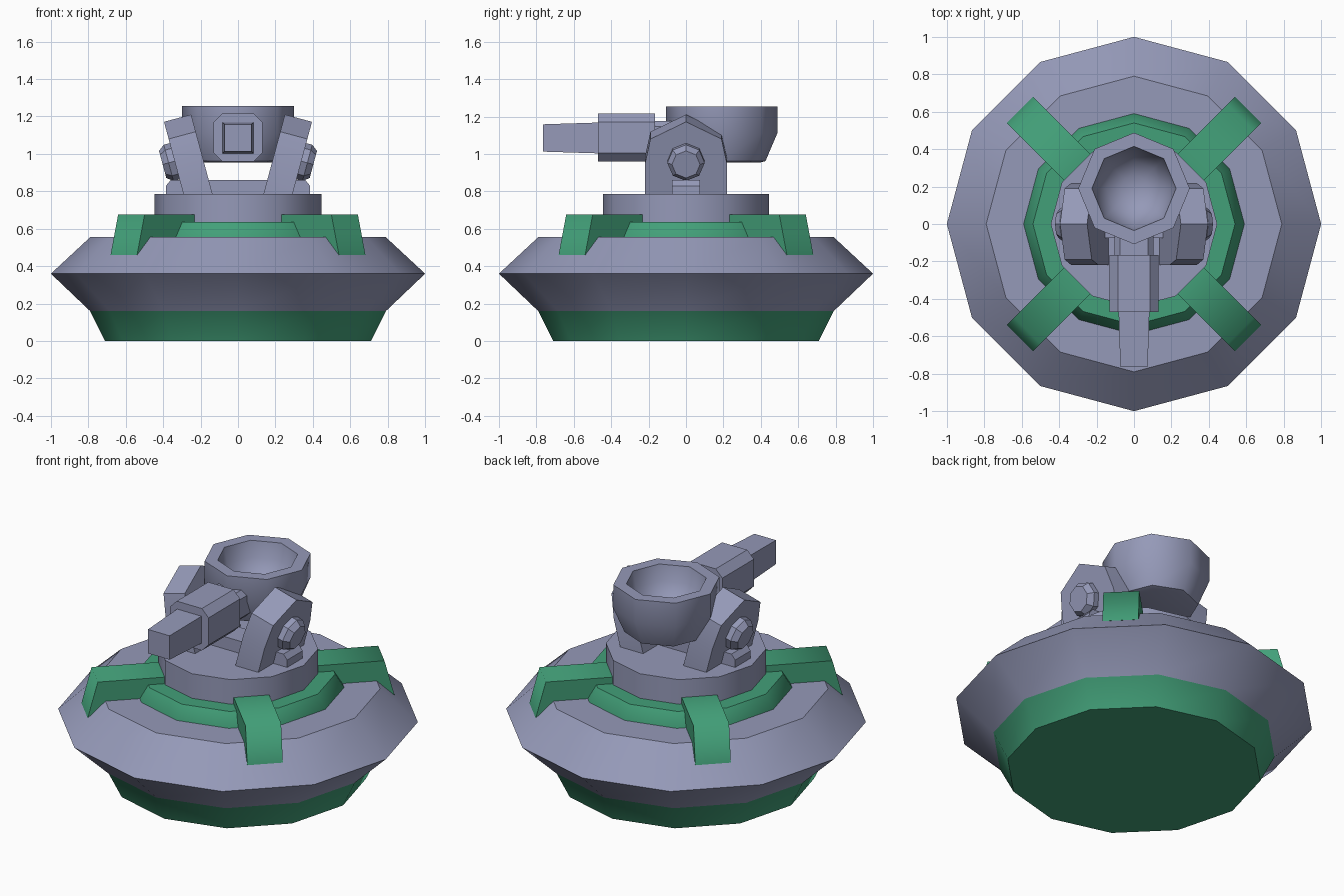
import bpy, bmesh, math
from mathutils import Vector, Matrix

if "Cube" in bpy.data.objects:
    bpy.data.objects.remove(bpy.data.objects["Cube"])


def material(name, rgb):
    m = bpy.data.materials.new(name)
    m.diffuse_color = (*rgb, 1)
    m.use_nodes = True
    m.node_tree.nodes["Principled BSDF"].inputs["Base Color"].default_value = m.diffuse_color
    return m


GREY = material("blue grey", (0.30, 0.32, 0.48))
GREEN = material("green", (0.055, 0.35, 0.19))


def finish(name, bm, mats, smooth=None, rule=None):
    bmesh.ops.recalc_face_normals(bm, faces=bm.faces)
    if rule:
        for f in bm.faces:
            f.material_index = rule(f)
    me = bpy.data.meshes.new(name)
    bm.to_mesh(me)
    bm.free()
    for m in mats:
        me.materials.append(m)
    ob = bpy.data.objects.new(name, me)
    bpy.context.collection.objects.link(ob)
    if smooth:
        bpy.ops.object.select_all(action='DESELECT')
        ob.select_set(True)
        bpy.context.view_layer.objects.active = ob
        bpy.ops.object.shade_smooth_by_angle(angle=math.radians(smooth))
    return ob


def loft(sections):
    """Skin between equal-length point loops and cap both ends."""
    bm = bmesh.new()
    rings = [[bm.verts.new(p) for p in s] for s in sections]
    n = len(rings[0])
    for a, b in zip(rings, rings[1:]):
        for i in range(n):
            j = (i + 1) % n
            bm.faces.new((a[i], a[j], b[j], b[i]))
    bm.faces.new(rings[0])
    bm.faces.new(rings[-1])
    return bm


def lathe(profile, sides, center=(0, 0)):
    return loft([[(center[0] + r * math.cos(2 * math.pi * i / sides),
                   center[1] + r * math.sin(2 * math.pi * i / sides), z)
                  for i in range(sides)] for r, z in profile])


def chamfered(hx, hz, c, y, zc):
    """Octagonal cross-section in the xz plane."""
    pts = [(hx, hz - c), (hx - c, hz), (c - hx, hz), (-hx, hz - c),
           (-hx, c - hz), (c - hx, -hz), (hx - c, -hz), (hx, c - hz)]
    return [(x, y, zc + z) for x, z in pts]


# Saucer base with green underside
finish("saucer_base", lathe([(0.71, 0), (0.79, 0.16), (1, 0.36), (0.79, 0.555)], 12),
       [GREY, GREEN], 35, lambda f: int(f.calc_center_median().z < 0.159))

# Green collar and turret drum
finish("collar_ring", lathe([(0.59, 0.54), (0.59, 0.555), (0.54, 0.635)], 12), [GREEN], 35)
finish("turret_drum", lathe([(0.445, 0.55), (0.445, 0.785)], 12), [GREY], 35)

# Four clamps gripping the saucer
clamp = [(0.43, 0.675), (0.806, 0.675), (0.863, 0.46), (0.83, 0.46), (0.70, 0.54), (0.43, 0.54)]
for k in range(4):
    bm = loft([[(r, s, z) for r, z in clamp] for s in (-0.1, 0.1)])
    bm.transform(Matrix.Rotation(math.radians(45 + 90 * k), 4, 'Z'))
    finish(f"clamp_{k + 1}", bm, [GREEN], 80)

# Cross beam with chamfered ends
beam = [(-0.385, 0.78), (-0.385, 0.83), (-0.36, 0.86), (0.36, 0.86), (0.385, 0.83), (0.385, 0.78)]
finish("cross_beam", loft([[(x, y, z) for x, z in beam] for y in (-0.075, 0.075)]), [GREY])

# Leaning side brackets with pivot bolts
up = Vector((0.26, 0, 0.966))
out = Vector((0.966, 0, -0.26))
side = [(-0.22, -0.03), (-0.22, 0.19), (-0.19, 0.33), (0, 0.425),
        (0.19, 0.33), (0.22, 0.19), (0.22, -0.03)]
foot = Vector((0.14, 0, 0.80))
pivot = Vector((0.335, 0, 0.962))
for label, sx in (("right", 1), ("left", -1)):
    flip = Matrix.Diagonal((sx, 1, 1, 1))
    bm = loft([[foot + out * t + up * h + Vector((0, y, 0)) for y, h in side]
               for t in (0, 0.15)])
    bm.transform(flip)
    finish(f"{label}_bracket", bm, [GREY], 35)
    bolt = [(0.1, -0.03), (0.1, 0.037), (0.075, 0.07)]
    bm = loft([[pivot + out * t + up * (r * math.sin(math.pi * i / 4))
                + Vector((0, r * math.cos(math.pi * i / 4), 0)) for i in range(8)]
               for r, t in bolt])
    bm.transform(flip)
    finish(f"{label}_pivot_bolt", bm, [GREY])

# Hollow bowl at the back of the gun
bowl = [(0.21, 0.955), (0.235, 0.962), (0.298, 1.11), (0.298, 1.255), (0.225, 1.255),
        (0.205, 1.16), (0.15, 1.08), (0.07, 1.035)]
finish("bowl", lathe(bowl, 8, (0, 0.19)), [GREY], 46)

# Gun: neck, housing and tapered barrel
ZC = 1.0875
finish("gun_neck", loft([chamfered(0.105, 0.088, 0.03, y, ZC) for y in (-0.03, -0.2)]), [GREY])
finish("gun_housing", loft([chamfered(0.13, 0.128, 0.045, y, ZC) for y in (-0.165, -0.47)]), [GREY])
finish("gun_barrel", loft([[(sx * h, y, ZC - 0.002 + sz * h) for sx, sz in
                            ((1, 1), (-1, 1), (-1, -1), (1, -1))]
                           for h, y in ((0.083, -0.45), (0.073, -0.765))]), [GREY])
